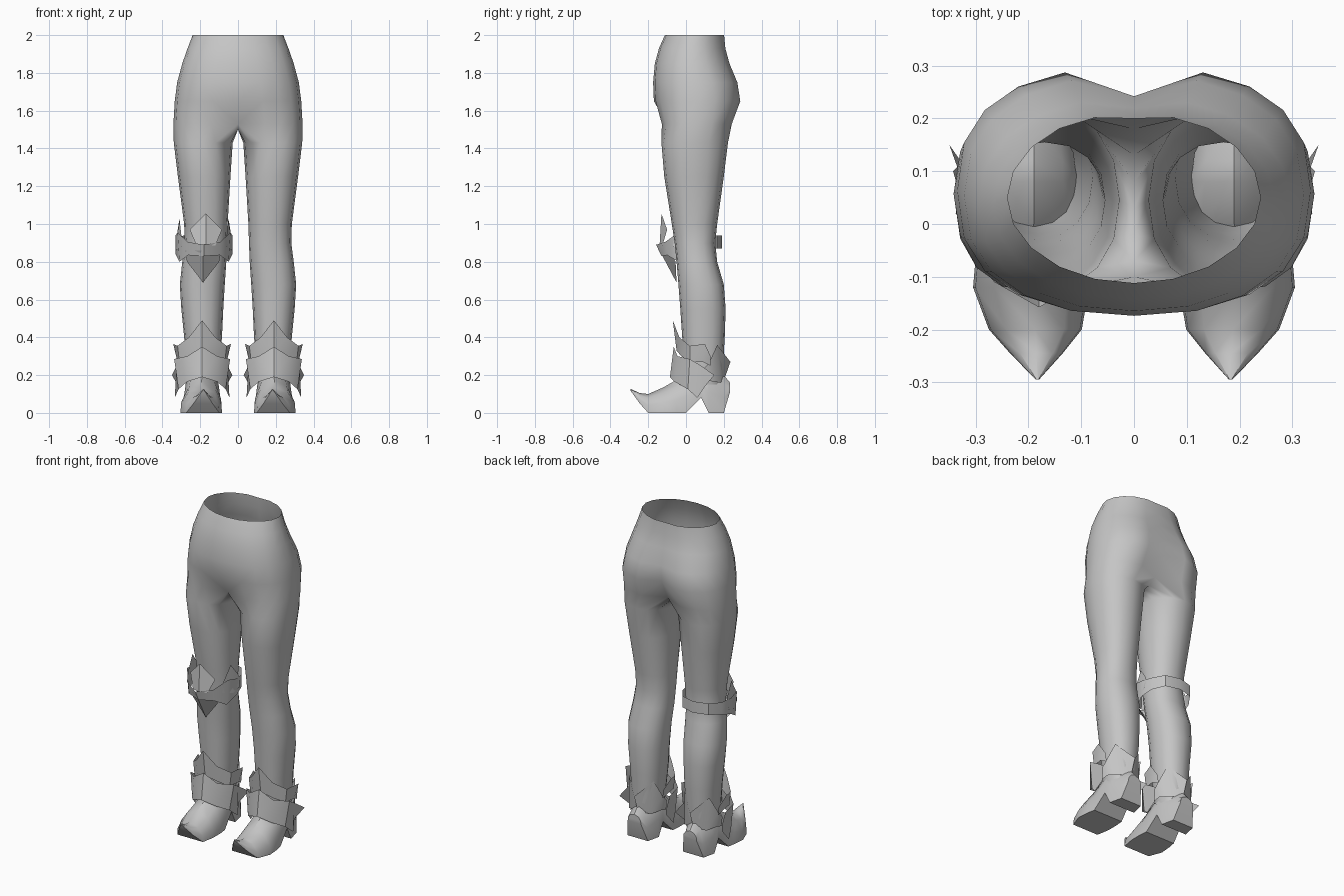
import bpy, bmesh, math

grey = bpy.data.materials.new("mid grey")
grey.diffuse_color = (0.56, 0.56, 0.56, 1)


def finish(name, bm, angle, mirror):
    bmesh.ops.remove_doubles(bm, verts=bm.verts, dist=0.0005)
    bmesh.ops.recalc_face_normals(bm, faces=bm.faces)
    me = bpy.data.meshes.new(name)
    bm.to_mesh(me)
    bm.free()
    me.materials.append(grey)
    me.shade_smooth()
    me.set_sharp_from_angle(angle=math.radians(angle))
    ob = bpy.data.objects.new(name, me)
    bpy.context.collection.objects.link(ob)
    if mirror:
        mod = ob.modifiers.new("mirror", 'MIRROR')
        mod.merge_threshold = 0.001
    return ob


def spow(v, e):
    return math.copysign(abs(v) ** e, v)


def bridge(bm, a, b, closed=True):
    n = len(a)
    for i in range(n if closed else n - 1):
        j = (i + 1) % n
        bm.faces.new((a[i], a[j], b[j], b[i]))


# Trousers: leg rings, a crotch ring, then half pelvis rings, mirrored
LEG = [  # z, inner x, outer x, front y, back y
    (0.15, 0.11, 0.27, 0.0, 0.19), (0.40, 0.085, 0.285, -0.02, 0.205),
    (0.55, 0.078, 0.30, -0.03, 0.21), (0.68, 0.07, 0.308, -0.04, 0.20),
    (0.80, 0.062, 0.295, -0.05, 0.165), (0.90, 0.058, 0.282, -0.06, 0.155),
    (1.00, 0.055, 0.285, -0.075, 0.165), (1.25, 0.04, 0.318, -0.115, 0.20),
    (1.43, 0.028, 0.34, -0.13, 0.222)]
PELVIS = [  # z, half width, front y, back y, cleft depth, roundness
    (1.53, 0.342, -0.135, 0.25, 0.07, 0.75), (1.65, 0.335, -0.17, 0.297, 0.06, 0.8),
    (1.75, 0.322, -0.174, 0.282, 0.04, 0.85), (1.85, 0.295, -0.165, 0.24, 0.02, 0.9),
    (1.93, 0.267, -0.143, 0.218, 0.01, 0.95), (2.0, 0.24, -0.112, 0.212, 0.012, 1.0)]
bm = bmesh.new()
prev = None
for z, xi, xo, yf, yb in LEG:
    cx, rx, cy, ry = (xi + xo) / 2, (xo - xi) / 2, (yf + yb) / 2, (yb - yf) / 2
    ring = []
    for i in range(16):
        a = math.radians(22.5 * (i - 1))
        ring.append(bm.verts.new((cx + rx * spow(math.sin(a), 0.9),
                                  cy - ry * spow(math.cos(a), 0.9), z)))
    if prev:
        bridge(bm, prev, ring)
    prev = ring
for k, (z, w, yf, yb, cleft, e) in enumerate(PELVIS):
    cy, ry = (yf + yb) / 2, (yb - yf) / 2
    ring = []
    for i in range(11):
        a = math.pi * i / 10
        x = w * max(0.0, math.sin(a)) ** e if 0 < i < 10 else 0.0
        y = cy - ry * spow(math.cos(a), e)
        if a > math.pi / 2:
            y -= cleft * math.exp(-(x / 0.06) ** 2)
        ring.append(bm.verts.new((x, y, z)))
    if k == 0:
        # saddle between the legs
        ring[0].co.y = -0.10
        arch = [bm.verts.new((0, 0.13 - 0.05 * j, 1.50)) for j in range(5)]
        bridge(bm, prev, ring + arch)
    else:
        bridge(bm, prev, ring, closed=False)
    prev = ring
finish("trousers", bm, 60, True)

# Boots: sections along y with an upturned toe, an arch and a heel
SECTION = [(-1, 0), (-0.96, 0.4), (-0.62, 0.8), (0, 1), (0.62, 0.8), (0.96, 0.4), (1, 0)]
FOOT = [  # y, sole z, top z, half width, centre x
    (-0.295, 0.12, 0.128, 0.003, 0.183), (-0.245, 0.05, 0.105, 0.05, 0.185),
    (-0.20, 0.0, 0.10, 0.088, 0.187), (-0.12, 0.0, 0.135, 0.11, 0.195),
    (-0.05, 0.0, 0.175, 0.107, 0.192), (0.0, 0.0, 0.22, 0.10, 0.19),
    (0.08, 0.08, 0.27, 0.09, 0.19), (0.12, 0.0, 0.27, 0.088, 0.19),
    (0.20, 0.0, 0.20, 0.07, 0.19), (0.233, 0.11, 0.16, 0.045, 0.19)]
bm = bmesh.new()
prev = None
for y, zb, zt, hw, cx in FOOT:
    ring = [bm.verts.new((cx + hw * u, y, zb + (zt - zb) * v)) for u, v in SECTION]
    if prev:
        bridge(bm, prev, ring)
    else:
        bm.faces.new(ring)
    prev = ring
bm.faces.new(prev)
finish("boots", bm, 40, True)


def plate(name, cx, pairs, mirror):
    """Strip between low and high edge points, symmetrical about cx."""
    bm = bmesh.new()
    for s in (1, -1):
        rows = [[bm.verts.new((cx + s * dx, y, z)) for dx, y, z in edge]
                for edge in zip(*pairs)]
        bridge(bm, rows[0], rows[1], closed=False)
    return finish(name, bm, 35, mirror)


# Pointed cuffs round the ankles
plate("upper_cuffs", 0.19, [
    ((0, -0.05, 0.33), (0, -0.07, 0.49)),
    ((0.07, -0.025, 0.30), (0.07, -0.035, 0.40)),
    ((0.12, 0.02, 0.27), (0.13, 0.02, 0.355)),
    ((0.13, 0.09, 0.27), (0.153, 0.10, 0.365)),
    ((0.12, 0.13, 0.25), (0.125, 0.13, 0.30))], True)
plate("lower_cuffs", 0.19, [
    ((0, -0.085, 0.19), (0, -0.065, 0.35)),
    ((0.08, -0.06, 0.165), (0.08, -0.045, 0.30)),
    ((0.125, 0.01, 0.125), (0.148, 0.02, 0.285)),
    ((0.145, 0.06, 0.08), (0.135, 0.08, 0.25)),
    ((0.125, 0.10, 0.14), (0.16, 0.15, 0.20))], True)
plate("heel_cuffs", 0.19, [
    ((0, 0.20, 0.17), (0, 0.235, 0.27)),
    ((0.075, 0.18, 0.16), (0.085, 0.165, 0.36)),
    ((0.105, 0.12, 0.17), (0.115, 0.12, 0.26)),
    ((0.11, 0.08, 0.16), (0.115, 0.08, 0.22))], True)

# Knee guard on one leg only
KX = -0.18
plate("knee_strap", KX, [
    ((0, -0.13, 0.83), (0, -0.158, 0.89)),
    ((0.085, -0.10, 0.835), (0.085, -0.11, 0.905)),
    ((0.13, -0.04, 0.80), (0.14, -0.04, 0.955)),
    ((0.15, 0.03, 0.84), (0.15, 0.03, 0.94)),
    ((0.135, 0.10, 0.86), (0.135, 0.10, 0.935)),
    ((0.09, 0.165, 0.87), (0.09, 0.165, 0.94)),
    ((0, 0.19, 0.87), (0, 0.19, 0.94))], False)
plate("knee_top_plate", KX + 0.01, [
    ((0, -0.14, 0.885), (0, -0.13, 1.055)),
    ((0.05, -0.125, 0.885), (0.085, -0.10, 0.97))], False)
plate("knee_lower_plate", KX - 0.005, [
    ((0, -0.05, 0.69), (0, -0.14, 0.86)),
    ((0.085, -0.055, 0.80), (0.095, -0.09, 0.86))], False)
plate("knee_side_spikes", KX, [
    ((0.12, -0.07, 0.88), (0.12, -0.06, 0.94)),
    ((0.145, 0.0, 0.86), (0.13, 0.0, 1.03)),
    ((0.152, 0.06, 0.88), (0.142, 0.06, 0.95))], False)
